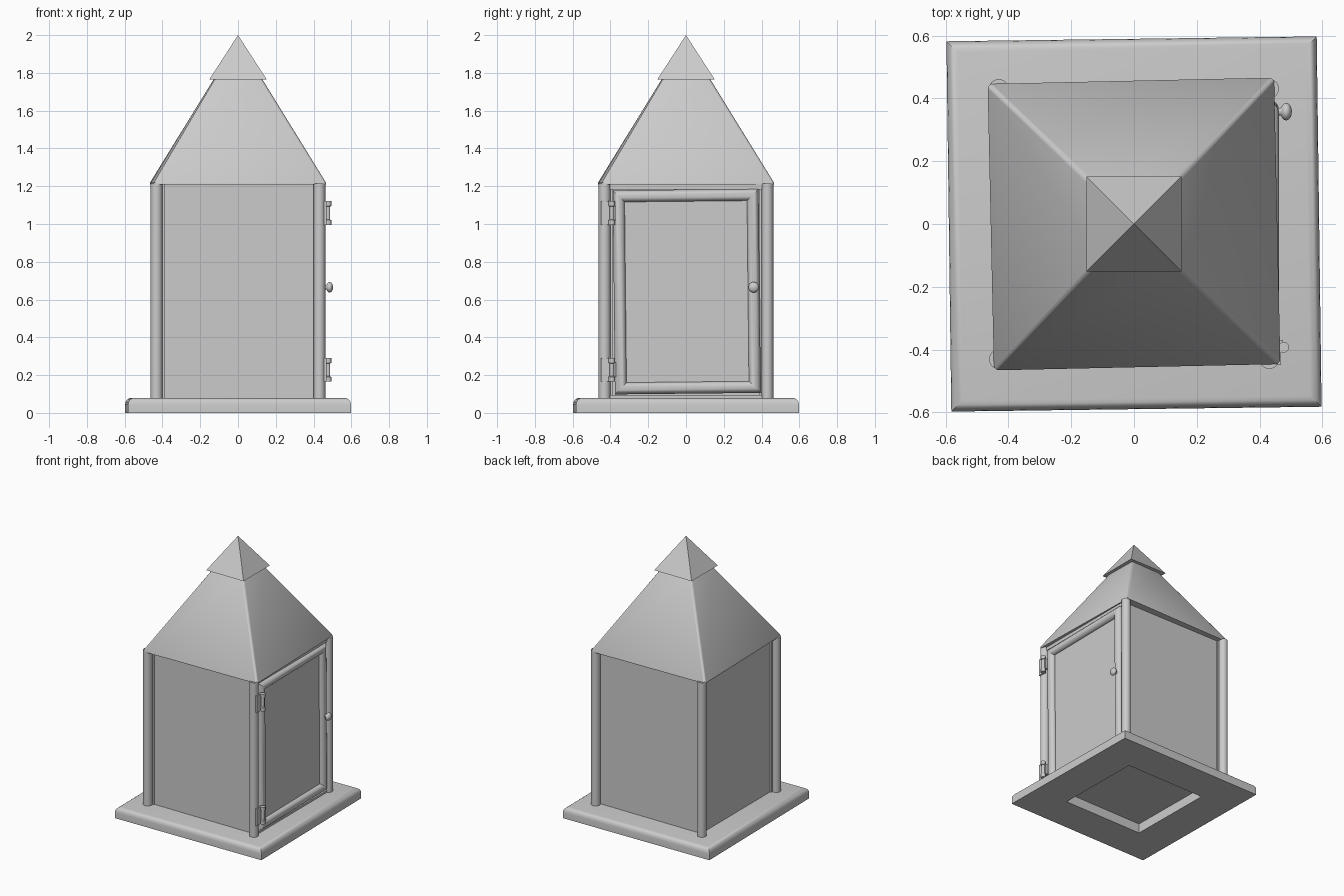
import bpy, bmesh
from math import radians, cos, sin, pi
from mathutils import Vector

if "Cube" in bpy.data.objects:
    bpy.data.objects.remove(bpy.data.objects["Cube"])


def finish(name, bm, loc=(0, 0, 0), rot=(0, 0, 0), smooth=False):
    bmesh.ops.recalc_face_normals(bm, faces=bm.faces)
    me = bpy.data.meshes.new(name)
    bm.to_mesh(me)
    bm.free()
    ob = bpy.data.objects.new(name, me)
    bpy.context.collection.objects.link(ob)
    ob.location, ob.rotation_euler = loc, rot
    if smooth:
        bpy.ops.object.select_all(action='DESELECT')
        ob.select_set(True)
        bpy.context.view_layer.objects.active = ob
        bpy.ops.object.shade_smooth_by_angle(angle=radians(35))
    return ob


def box(name, size, loc, rot=(0, 0, 0)):
    bm = bmesh.new()
    bmesh.ops.create_cube(bm, size=1)
    bmesh.ops.scale(bm, vec=size, verts=bm.verts)
    return finish(name, bm, loc, rot)


def lathe(name, profile, loc, rot=(0, 0, 0), n=24):
    """Closed solid of revolution about z from (radius, z) points."""
    bm = bmesh.new()
    rings = [[bm.verts.new((r * cos(2 * pi * i / n), r * sin(2 * pi * i / n), z))
              for i in range(n)] for r, z in profile]
    for a, b in zip(rings, rings[1:]):
        for i in range(n):
            j = (i + 1) % n
            bm.faces.new((a[i], a[j], b[j], b[i]))
    bm.faces.new(rings[0])
    bm.faces.new(rings[-1])
    return finish(name, bm, loc, rot, True)


def frustum(bm, levels):
    """Square stack from (half width, z) levels."""
    rings = [[bm.verts.new((sx * h, sy * h, z))
              for sx, sy in ((-1, -1), (1, -1), (1, 1), (-1, 1))] for h, z in levels]
    for a, b in zip(rings, rings[1:]):
        for i in range(4):
            j = (i + 1) % 4
            bm.faces.new((a[i], a[j], b[j], b[i]))
    return rings


# base plate: rounded top edge, square recess underneath
bm = bmesh.new()
arc = [(0.59 - 0.035 * (1 - cos(a)), 0.045 + 0.035 * sin(a))
       for a in (radians(22.5 * k) for k in range(5))]
rings = frustum(bm, [(0.325, 0.07), (0.325, 0), (0.59, 0)] + arc)
bm.faces.new(rings[0])
bm.faces.new(rings[-1])
finish("base_plate", bm, rot=(0, 0, radians(0.75)), smooth=True)

# four round corner posts
for i, (sx, sy) in enumerate(((-1, -1), (1, -1), (1, 1), (-1, 1))):
    lathe(f"corner_post_{i + 1}", [(0.031, 0.07), (0.031, 1.215)],
          (sx * 0.431, sy * 0.431, 0))

# glass panes on three closed sides
H, ZC = 1.135, 0.6425
box("front_pane", (0.84, 0.02, H), (0, -0.40, ZC))
box("back_pane", (0.84, 0.02, H), (0, 0.40, ZC))
box("left_pane", (0.02, 0.84, H), (-0.40, 0, ZC))

# roof with softened ridges
bm = bmesh.new()
rings = frustum(bm, [(0.456, 1.208), (0.456, 1.22), (0.118, 1.78)])
bm.faces.new(rings[0])
bm.faces.new(rings[-1])
ridges = [e for e in bm.edges
          if abs(e.verts[0].co.z - e.verts[1].co.z) > 0.001]
bmesh.ops.bevel(bm, geom=ridges, offset=0.014, segments=3, profile=0.5,
                affect='EDGES')
finish("roof", bm, rot=(0, 0, radians(1.26)), smooth=True)

# pointed roof cap
bm = bmesh.new()
rings = frustum(bm, [(0.152, 1.765)])
tip = bm.verts.new((0, 0, 2))
bm.faces.new(rings[0])
for i in range(4):
    bm.faces.new((rings[0][i], rings[0][(i + 1) % 4], tip))
finish("roof_cap", bm)

# door frame: mitred round tube, hung slightly askew
TILT = (radians(0.6), 0, 0)
DOOR = Vector((0.431, 0.004, 0.642))
bm = bmesh.new()
hw, hh, r, n = 0.355, 0.509, 0.031, 20
rings = []
for sy, sz in ((-1, -1), (1, -1), (1, 1), (-1, 1)):
    rings.append([bm.verts.new((r * sin(2 * pi * k / n),
                                sy * (hw + r * cos(2 * pi * k / n)),
                                sz * (hh + r * cos(2 * pi * k / n))))
                  for k in range(n)])
for s in range(4):
    a, b = rings[s], rings[(s + 1) % 4]
    for k in range(n):
        m = (k + 1) % n
        bm.faces.new((a[k], a[m], b[m], b[k]))
finish("door_frame", bm, DOOR, TILT, True)
box("door_pane", (0.02, 2 * hw, 2 * hh), DOOR - Vector((0.01, 0, 0)), TILT)

# header and sill rails around the door
box("door_header", (0.03, 0.84, 0.03), (0.425, 0, 1.198))
box("door_sill", (0.03, 0.84, 0.02), (0.425, 0, 0.085))

# hinges: stepped barrel with two leaves
for name, z in (("upper", 1.058), ("lower", 0.228)):
    lathe(name + "_hinge_barrel",
          [(0.017, -0.063), (0.017, -0.037), (0.011, -0.034), (0.011, 0.034),
           (0.017, 0.037), (0.017, 0.063)], (0.477, -0.393, z), n=16)
    box(name + "_hinge_post_leaf", (0.012, 0.06, 0.125), (0.462, -0.42, z))
    box(name + "_hinge_door_leaf", (0.022, 0.03, 0.075), (0.463, -0.385, z))

# door knob with stem, turned to point along +x
knob = [(0.012, 0.0), (0.012, 0.026)]
knob += [(0.028 * sin(t), 0.045 - 0.018 * cos(t))
         for t in (radians(30 + 18.5 * k) for k in range(9))]
lathe("door_knob", knob, (0.44, 0.358, 0.665), (0, radians(90), 0))
